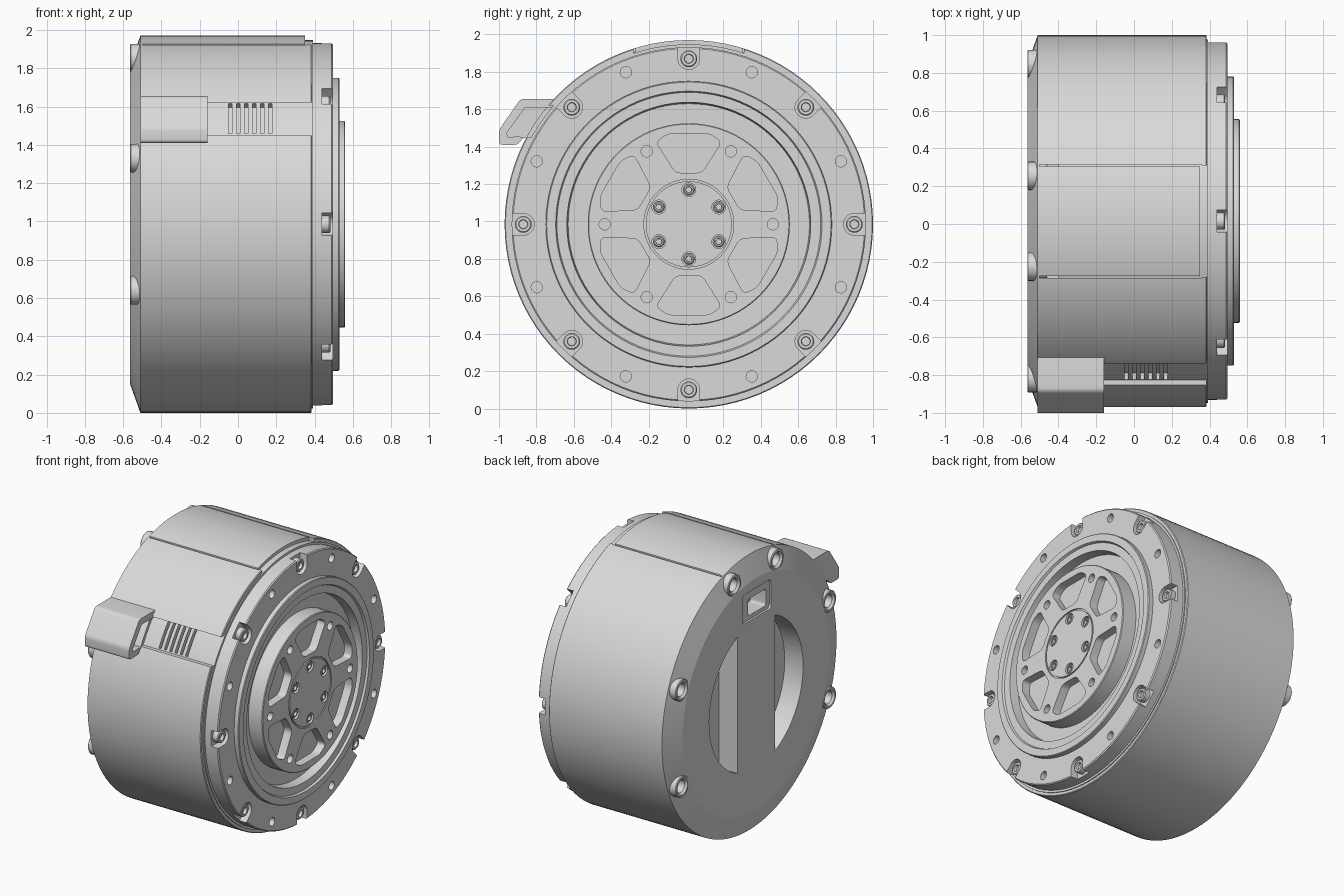
import bpy, bmesh
from math import sin, cos, pi, radians, acos
from mathutils import Vector

if "Cube" in bpy.data.objects:
    bpy.data.objects.remove(bpy.data.objects["Cube"], do_unlink=True)

CENTRE = Vector((0, 0.015, 0.985))   # the drum axis runs along x through here

grey = bpy.data.materials.new("light grey")
grey.use_nodes = True
COLOUR = (0.7, 0.7, 0.7, 1)
grey.diffuse_color = COLOUR
grey.node_tree.nodes["Principled BSDF"].inputs["Base Color"].default_value = COLOUR


# ---- 2D outlines in the (y, z) plane, measured from the axis ----
def rot(pts, a):
    return [(y * cos(a) - z * sin(a), y * sin(a) + z * cos(a)) for y, z in pts]


def polar(r, a):
    return (r * cos(a), r * sin(a))


def disc(y, z, r, n=24):
    return [(y + r * cos(2 * pi * i / n), z + r * sin(2 * pi * i / n)) for i in range(n)]


def rect(y0, y1, z0, z1):
    return [(y0, z0), (y1, z0), (y1, z1), (y0, z1)]


def rounded(pts, d, n=5):
    out = []
    for i, p in enumerate(pts):
        p = Vector(p)
        a = p + (Vector(pts[i - 1]) - p).normalized() * d
        b = p + (Vector(pts[(i + 1) % len(pts)]) - p).normalized() * d
        for k in range(n + 1):
            t = k / n
            out.append(tuple(a * (1 - t) ** 2 + p * 2 * t * (1 - t) + b * t * t))
    return out


# ---- solids ----
def finish(name, bm, angle=30):
    bmesh.ops.recalc_face_normals(bm, faces=bm.faces)
    me = bpy.data.meshes.new(name)
    bm.to_mesh(me)
    bm.free()
    ob = bpy.data.objects.new(name, me)
    bpy.context.collection.objects.link(ob)
    me.materials.append(grey)
    return smooth(ob, angle)


def smooth(ob, angle=30):
    bpy.ops.object.select_all(action='DESELECT')
    ob.select_set(True)
    bpy.context.view_layer.objects.active = ob
    bpy.ops.object.shade_smooth_by_angle(angle=radians(angle))
    return ob


def prisms(name, items):
    """Extrude each (outline, x0, x1) along the axis."""
    bm = bmesh.new()
    for pts, x0, x1 in items:
        lo, hi = [[bm.verts.new(CENTRE + Vector((x, y, z))) for y, z in pts] for x in (x0, x1)]
        bm.faces.new(lo)
        bm.faces.new(hi)
        for i in range(len(pts)):
            bm.faces.new((lo[i - 1], lo[i], hi[i], hi[i - 1]))
    return finish(name, bm)


def lathe(name, profile, seg=96, at=(0, 0), angle=30):
    """Revolve (x, radius) points about an axis parallel to x."""
    bm = bmesh.new()
    c = CENTRE + Vector((0, at[0], at[1]))
    vs = [bm.verts.new(c + Vector((x, 0, r))) for x, r in profile]
    es = [bm.edges.new(p) for p in zip(vs, vs[1:])]
    bmesh.ops.spin(bm, geom=vs + es, cent=c, axis=(1, 0, 0), angle=2 * pi,
                   steps=seg, use_merge=True)
    bmesh.ops.remove_doubles(bm, verts=bm.verts, dist=1e-5)
    return finish(name, bm, angle)


def cut(ob, items, angle=30):
    cutter = prisms("cutter", items)
    cutter.hide_render = True
    mod = ob.modifiers.new("cut", 'BOOLEAN')
    mod.operation, mod.solver, mod.object = 'DIFFERENCE', 'EXACT', cutter
    deps = bpy.context.evaluated_depsgraph_get()
    me = bpy.data.meshes.new_from_object(ob.evaluated_get(deps))
    ob.modifiers.clear()
    ob.data = me
    bpy.data.objects.remove(cutter, do_unlink=True)
    me.materials.clear()
    me.materials.append(grey)
    smooth(ob, angle)


def screw(name, at, x0, x1, r):
    lathe(name, [(x0, 0), (x0, r), (x1 - 0.006, r), (x1, r - 0.006), (x1, r * 0.55),
                 (x1 - 0.02, r * 0.5), (x1 - 0.02, 0)], 24, at)


# ---- outer housing with chamfered rear ----
housing = lathe("housing", [(-0.565, 0), (-0.565, 0.83), (-0.51, 0.985), (0.38, 0.985),
                            (0.385, 0.98), (0.385, 0)], angle=17)
bosses = [polar(0.9, radians(a)) for a in (22.5, -22.5, 157.5, 202.5, 74.5, 105.5)]

# rear windows either side of a central strap, boss holes, connector panel
half = acos(0.21 / 0.53)
arc = [polar(0.53, half * (i / 16 - 1)) for i in range(33)]
rear = [(arc, -0.6, -0.42), (rot(arc, pi), -0.6, -0.42)]
rear += [(disc(y, z, 0.06), -0.6, -0.47) for y, z in bosses]
rear.append((rounded(rect(-0.17, 0.15, 0.55, 0.76), 0.03), -0.6, -0.55))
cut(housing, rear, 17)
cut(housing, [(rounded(rect(-0.13, 0.07, 0.58, 0.7), 0.02), -0.6, -0.43)], 17)

# side cable channel and the two top cover seams
cut(housing, [(rect(-1.1, -0.6, 0.465, 0.635), -0.17, 0.5),
              (rect(-0.301, -0.289, 0.89, 1.1), -0.5, 0.36),
              (rect(0.289, 0.301, 0.89, 1.1), -0.5, 0.36)], 17)
cut(housing, [(rect(-0.295, 0.295, 0.9, 1.1), 0.35, 0.5)], 17)

for y, z in bosses:
    lathe("rear_boss", [(-0.46, 0), (-0.46, 0.075), (-0.56, 0.075), (-0.565, 0.07),
                        (-0.565, 0.058), (-0.55, 0.045), (-0.48, 0.045), (-0.48, 0)], 24, (y, z))

# ---- inner core with vent slots in the channel ----
core = lathe("core", [(-0.4, 0), (-0.4, 0.962), (0.392, 0.962), (0.392, 0)])
a0, a1 = pi - radians(41), pi - radians(29.5)
slot = [polar(0.93, a0), polar(0.93, a1), polar(1, a1), polar(1, a0)]
cut(core, [(slot, x, x + 0.018) for x in [-0.05 + 0.042 * i for i in range(6)]])

# ---- cable hook on the side ----
def from_axis(pts):
    return [(y - CENTRE.y, z - CENTRE.z) for y, z in pts]

hook = prisms("cable_hook", [(rounded(from_axis(
    [(-0.66, 1.655), (-0.885, 1.655), (-1.0, 1.49), (-1.0, 1.41), (-0.9, 1.41),
     (-0.87, 1.45), (-0.8, 1.45)]), 0.02), -0.51, -0.16)])
cut(hook, [(from_axis([(-0.7, 1.61), (-0.86, 1.61), (-0.96, 1.47), (-0.95, 1.45),
                       (-0.9, 1.455), (-0.8, 1.44)]), -0.46, -0.1)])

# ---- front flange with stepped ring and deep groove ----
flange = lathe("front_flange", [(0.37, 0), (0.37, 0.947), (0.488, 0.947), (0.495, 0.94),
                                (0.495, 0.765), (0.525, 0.765), (0.53, 0.76), (0.53, 0.712),
                                (0.515, 0.705), (0.515, 0.652), (0.45, 0.645), (0.45, 0)])
key = [(1.0, -0.058), (1.0, 0.058)]
key += [(0.885 + 0.058 * cos(t), 0.058 * sin(t)) for t in [pi / 2 + pi * i / 12 for i in range(13)]]
front = []
for i in range(8):
    a = i * pi / 4
    front.append((rot(key, a), 0.44, 0.6))
    front.append((disc(*polar(0.88, a + pi / 8), 0.03), 0.45, 0.6))
    screw("flange_screw", polar(0.885, a), 0.43, 0.482, 0.045)
cut(flange, front)

# ---- output hub with pockets, pin holes and centre screws ----
hub = lathe("output_hub", [(0.44, 0), (0.44, 0.54), (0.555, 0.54), (0.56, 0.535), (0.56, 0.24),
                           (0.55, 0.24), (0.55, 0.23), (0.56, 0.23), (0.56, 0)])
pocket = rounded([(-0.07, 0.275), (0.07, 0.275), (0.175, 0.44), (0.11, 0.485),
                  (-0.11, 0.485), (-0.175, 0.44)], 0.03)
holes = []
for i in range(6):
    a = i * pi / 3
    holes.append((rot(pocket, a), 0.5, 0.6))
    holes.append((disc(*polar(0.45, a), 0.03), 0.5, 0.6))
    holes.append((disc(*polar(0.185, a + pi / 2), 0.037), 0.53, 0.6))
    screw("hub_screw", polar(0.185, a + pi / 2), 0.52, 0.555, 0.03)
cut(hub, holes)
